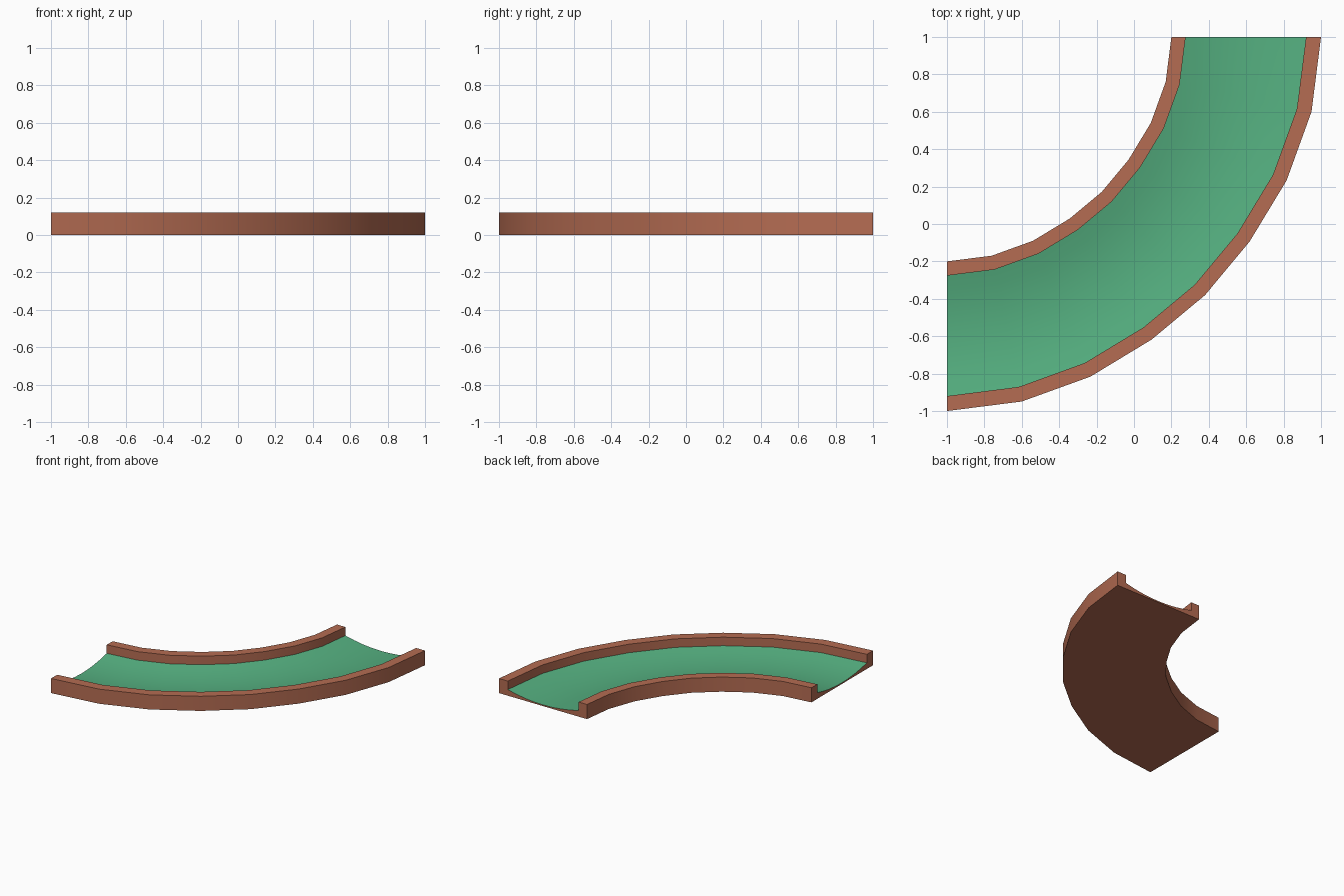
import bpy, bmesh, math

if "Cube" in bpy.data.objects:
    bpy.data.objects.remove(bpy.data.objects["Cube"])

def material(name, rgb):
    m = bpy.data.materials.new(name)
    m.diffuse_color = (*rgb, 1)
    m.use_nodes = True
    m.node_tree.nodes["Principled BSDF"].inputs["Base Color"].default_value = m.diffuse_color
    return m

BROWN = material("terracotta", (0.46, 0.15, 0.085))
GREEN = material("green felt", (0.09, 0.43, 0.215))

# Outer edge of the bend, measured from its corner (-1, 1); mirrored about the diagonal
half = [(2, 0), (1.949, 0.4), (1.816, 0.767), (1.618, 1.094), (1.38, 1.38)]
path = half + [(b, a) for a, b in half[-2::-1]]

# Dished floor profile: (scale of the path, height)
IN, OUT, EDGE, DIP, TOP = 0.638, 0.96, 0.05, 0.01, 0.12
N = 8
dish = []
for i in range(N + 1):
    u = 2 * i / N - 1
    dish.append((IN + (OUT - IN) * i / N, DIP + (EDGE - DIP) * u * u))

# Closed cross-section: underside, rails and floor
section = [(0.6, 0), (0.6, TOP), (IN, TOP)] + dish + [(OUT, TOP), (1, TOP), (1, 0)]
first, last = 3, 3 + N

# Sweep the section along the bend
bm = bmesh.new()
rings = [[bm.verts.new((-1 + x * s, 1 - y * s, z)) for s, z in section] for x, y in path]
n = len(section)
for a, b in zip(rings, rings[1:]):
    for j in range(n):
        k = (j + 1) % n
        f = bm.faces.new((a[j], a[k], b[k], b[j]))
        f.material_index = 1 if first <= j < last else 0
# End caps
bm.faces.new(rings[0])
bm.faces.new(rings[-1])
bmesh.ops.recalc_face_normals(bm, faces=bm.faces)

mesh = bpy.data.meshes.new("curved_track")
bm.to_mesh(mesh)
bm.free()
mesh.materials.append(BROWN)
mesh.materials.append(GREEN)
track = bpy.data.objects.new("curved_track", mesh)
bpy.context.collection.objects.link(track)

# Smooth bend with sharp rail edges
bpy.context.view_layer.objects.active = track
track.select_set(True)
bpy.ops.object.shade_smooth_by_angle(angle=math.radians(30))
